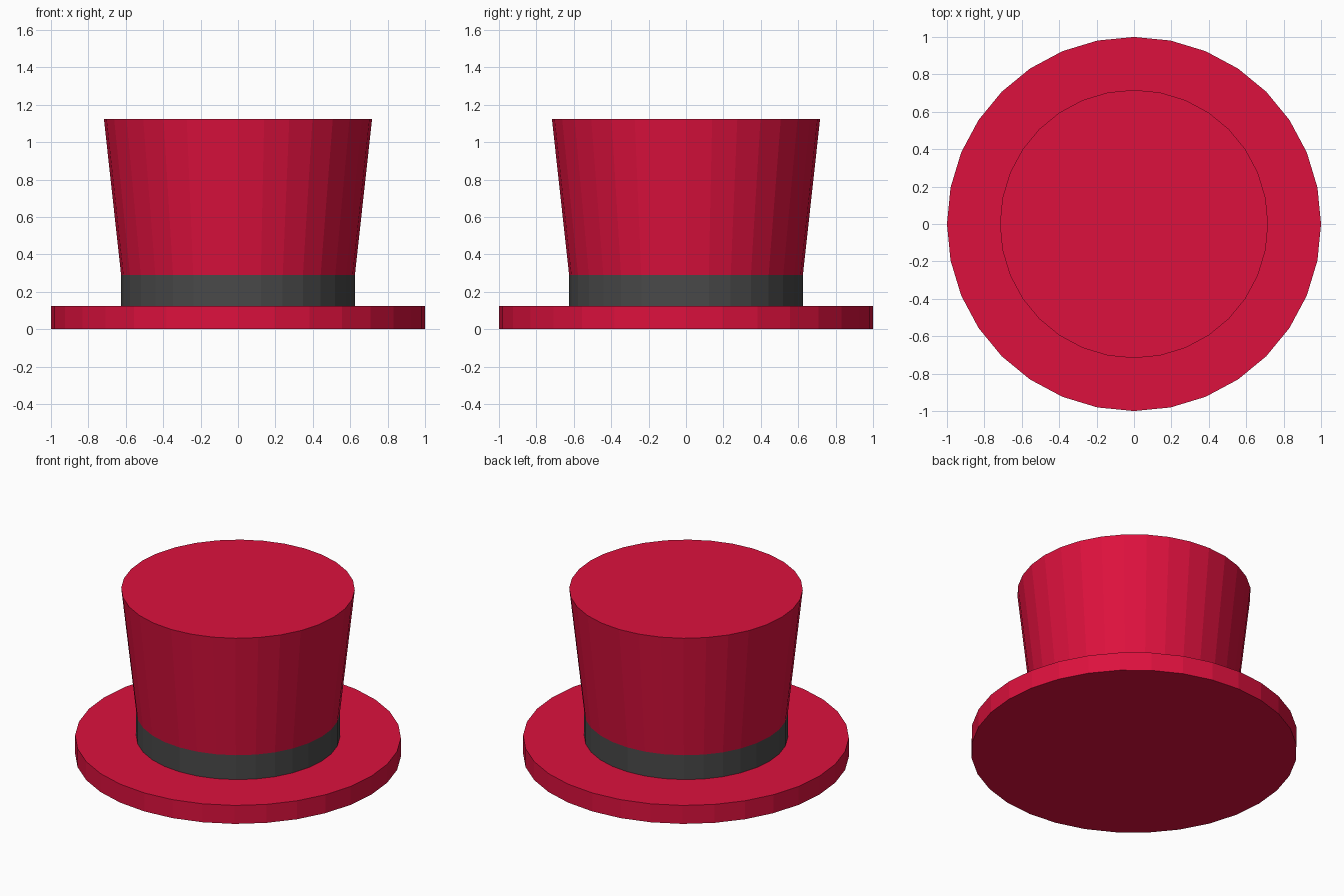
import bpy
import math

SIDES = 32

# Remove the default cube
cube = bpy.data.objects.get("Cube")
if cube:
    bpy.data.objects.remove(cube, do_unlink=True)


def make_material(name, rgb):
    mat = bpy.data.materials.new(name)
    mat.use_nodes = True
    colour = (*rgb, 1.0)
    mat.diffuse_color = colour
    mat.node_tree.nodes["Principled BSDF"].inputs["Base Color"].default_value = colour
    return mat


def ring_part(name, mat, low, high, cap_low=False, cap_high=False):
    """Flat-sided tapered ring between two (radius, height) profile points."""
    verts = []
    for radius, z in (low, high):
        for i in range(SIDES):
            a = math.tau * i / SIDES
            verts.append((radius * math.cos(a), radius * math.sin(a), z))
    faces = []
    for i in range(SIDES):
        j = (i + 1) % SIDES
        faces.append((i, j, j + SIDES, i + SIDES))
    if cap_low:
        faces.append(tuple(reversed(range(SIDES))))
    if cap_high:
        faces.append(tuple(range(SIDES, 2 * SIDES)))
    mesh = bpy.data.meshes.new(name)
    mesh.from_pydata(verts, [], faces)
    mesh.materials.append(mat)
    obj = bpy.data.objects.new(name, mesh)
    bpy.context.collection.objects.link(obj)
    return obj


red = make_material("crimson felt", (0.72, 0.0055, 0.047))
grey = make_material("charcoal ribbon", (0.067, 0.067, 0.067))

# Brim disc, ribbon band and flared crown, stacked
ring_part("brim", red, (1.0, 0.0), (1.0, 0.125), cap_low=True, cap_high=True)
ring_part("hat_band", grey, (0.625, 0.125), (0.625, 0.29))
ring_part("crown", red, (0.625, 0.29), (0.717, 1.125), cap_high=True)
